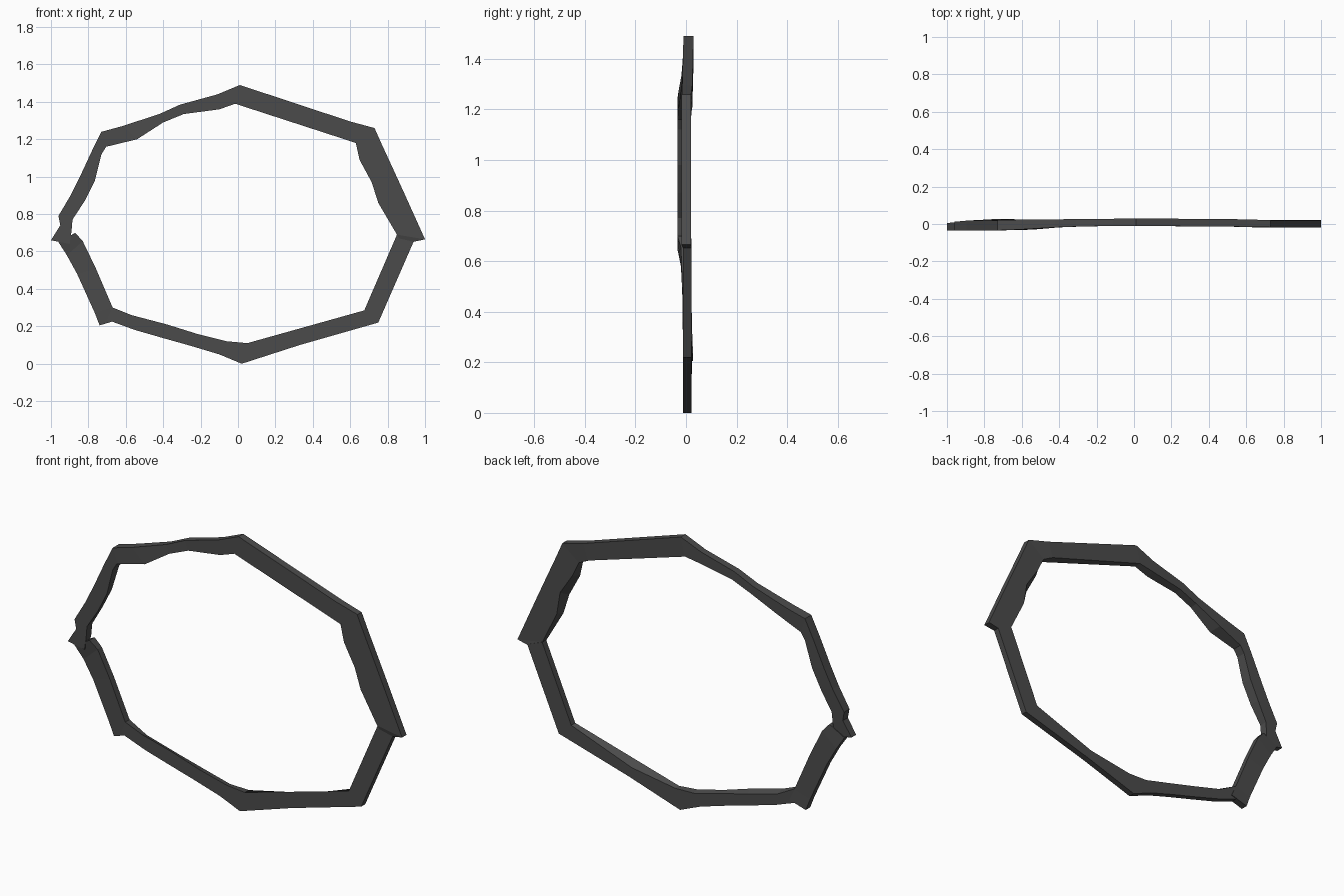
import bpy, bmesh

dark = bpy.data.materials.new("dark_grey")
dark.diffuse_color = (0.07, 0.07, 0.07, 1)


def beam(name, stations):
    """Loft four-sided sections: outer x,z / inner x,z / front y / back y / back inner-edge setback."""
    bm = bmesh.new()
    rings = []
    for ox, oz, ix, iz, yf, yb, s in stations:
        bx, bz = ix + (ox - ix) * s, iz + (oz - iz) * s
        pts = [(ox, yf, oz), (ix, yf, iz), (bx, yb, bz), (ox, yb, oz)]
        rings.append([bm.verts.new(p) for p in pts])
    for a, b in zip(rings, rings[1:]):
        for i in range(4):
            j = (i + 1) % 4
            bm.faces.new((a[i], a[j], b[j], b[i]))
    bm.faces.new(rings[0])
    bm.faces.new(rings[-1])
    bmesh.ops.recalc_face_normals(bm, faces=bm.faces)
    me = bpy.data.meshes.new(name)
    bm.to_mesh(me)
    bm.free()
    me.materials.append(dark)
    ob = bpy.data.objects.new(name, me)
    bpy.context.collection.objects.link(ob)


# Straight right-hand beams, with a rough inner edge on the upper one
beam("top_right_beam", [
    (0.01, 1.49, -0.015, 1.39, -0.01, 0.03, 0),
    (0.60, 1.295, 0.57, 1.20, -0.015, 0.025, 0.1),
    (0.73, 1.26, 0.63, 1.18, -0.015, 0.02, 0)])
beam("upper_right_beam", [
    (0.73, 1.26, 0.63, 1.18, -0.018, 0.02, 0),
    (0.77, 1.17, 0.65, 1.09, -0.018, 0.02, 0.15),
    (0.83, 1.04, 0.715, 0.97, -0.018, 0.02, 0.25),
    (0.885, 0.92, 0.75, 0.86, -0.018, 0.02, 0.1),
    (1.0, 0.665, 0.85, 0.69, -0.018, 0.02, 0)])
beam("right_joint", [
    (1.0, 0.665, 0.85, 0.69, -0.018, 0.02, 0),
    (0.94, 0.652, 0.86, 0.67, -0.012, 0.022, 0)])
beam("lower_right_beam", [
    (0.94, 0.655, 0.85, 0.69, -0.012, 0.022, 0),
    (0.75, 0.22, 0.675, 0.285, -0.012, 0.022, 0)])
beam("bottom_right_beam", [
    (0.75, 0.22, 0.675, 0.285, -0.012, 0.022, 0),
    (0.33, 0.10, 0.30, 0.18, -0.012, 0.022, 0.35),
    (0.02, 0.00, 0.05, 0.11, -0.012, 0.022, 0)])

# Worn left-hand beams, leaning forward towards the left
beam("bottom_left_beam", [
    (0.02, 0.00, 0.05, 0.11, -0.012, 0.022, 0),
    (-0.10, 0.05, -0.06, 0.12, -0.012, 0.022, 0.1),
    (-0.25, 0.095, -0.22, 0.16, -0.012, 0.022, 0.1),
    (-0.40, 0.137, -0.38, 0.21, -0.012, 0.022, 0.2),
    (-0.55, 0.18, -0.57, 0.26, -0.012, 0.024, 0.2),
    (-0.70, 0.235, -0.67, 0.30, -0.012, 0.025, 0)])
beam("lower_left_beam", [
    (-0.74, 0.205, -0.64, 0.235, -0.01, 0.028, 0),
    (-0.765, 0.27, -0.67, 0.30, -0.012, 0.025, 0),
    (-0.86, 0.48, -0.76, 0.51, -0.015, 0.02, 0),
    (-0.915, 0.58, -0.83, 0.655, -0.02, 0.015, 0),
    (-0.96, 0.65, -0.87, 0.70, -0.034, 0.01, 0)])
beam("upper_left_beam", [
    (-1.0, 0.66, -0.90, 0.64, -0.034, 0.005, 0),
    (-0.95, 0.74, -0.89, 0.71, -0.034, 0.01, 0),
    (-0.96, 0.79, -0.885, 0.77, -0.034, 0.012, 0),
    (-0.895, 0.90, -0.82, 0.87, -0.034, 0.018, 0.1),
    (-0.845, 1.00, -0.765, 0.98, -0.034, 0.02, 0.1),
    (-0.78, 1.14, -0.73, 1.12, -0.034, 0.02, 0),
    (-0.73, 1.24, -0.705, 1.16, -0.034, 0.02, 0)])
beam("top_left_beam", [
    (-0.73, 1.24, -0.705, 1.16, -0.034, 0.02, 0),
    (-0.62, 1.27, -0.54, 1.20, -0.03, 0.023, 0.3),
    (-0.42, 1.335, -0.40, 1.29, -0.018, 0.025, 0.1),
    (-0.31, 1.385, -0.29, 1.335, -0.014, 0.026, 0.1),
    (-0.11, 1.44, -0.10, 1.36, -0.01, 0.028, 0.2),
    (0.01, 1.49, -0.015, 1.39, -0.01, 0.03, 0)])
